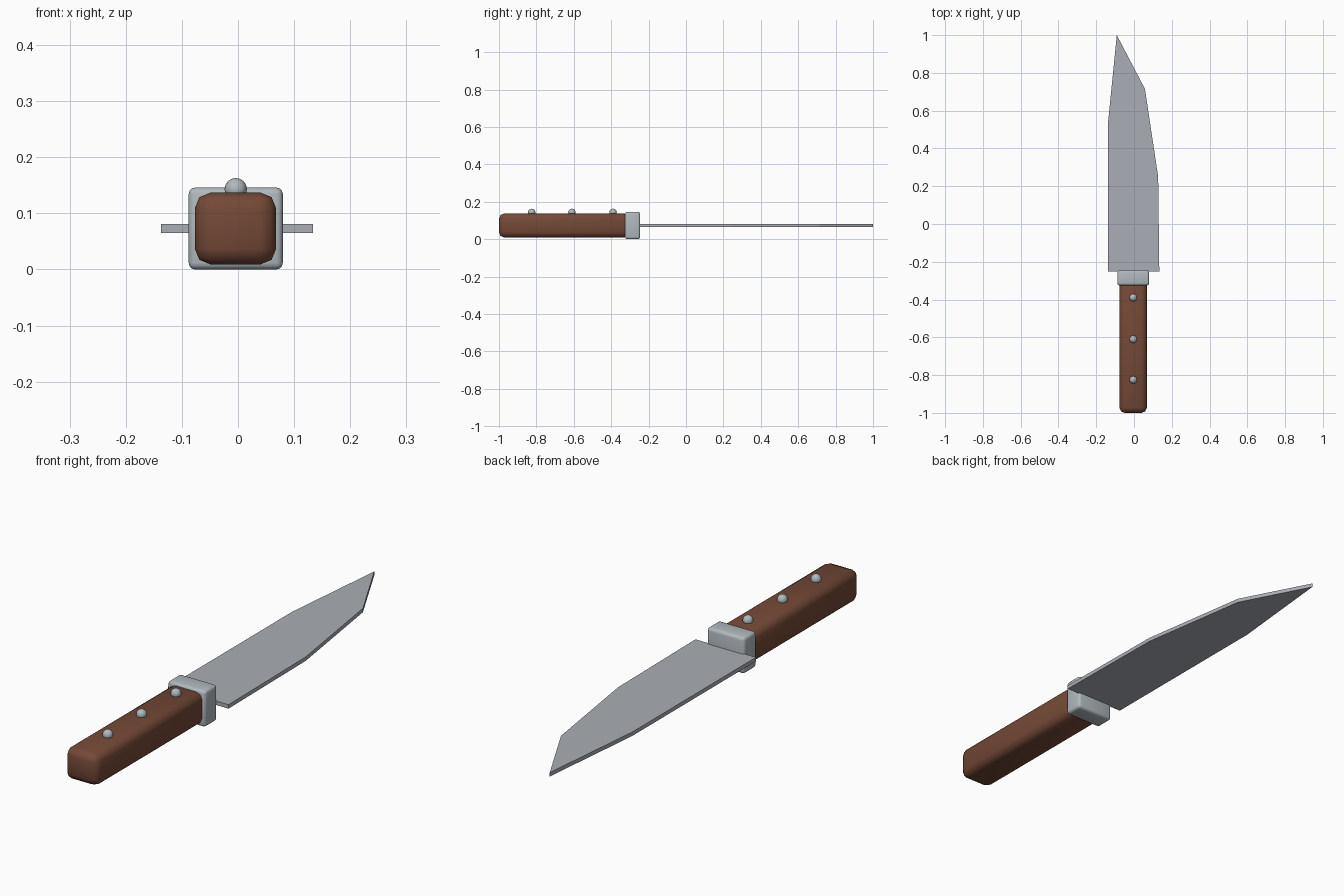
import bpy, bmesh, math
from mathutils import Matrix

if "Cube" in bpy.data.objects:
    bpy.data.objects.remove(bpy.data.objects["Cube"])


def material(name, rgb):
    m = bpy.data.materials.new(name)
    m.diffuse_color = (*rgb, 1)
    m.use_nodes = True
    m.node_tree.nodes["Principled BSDF"].inputs["Base Color"].default_value = m.diffuse_color
    return m


STEEL = material("blade steel", (0.40, 0.42, 0.46))
POLISHED = material("polished fittings", (0.44, 0.49, 0.52))
WOOD = material("brown wood", (0.175, 0.066, 0.038))


def finish(name, bm, mat, smooth=True):
    bmesh.ops.recalc_face_normals(bm, faces=bm.faces)
    mesh = bpy.data.meshes.new(name)
    bm.to_mesh(mesh)
    bm.free()
    mesh.materials.append(mat)
    for p in mesh.polygons:
        p.use_smooth = smooth
    ob = bpy.data.objects.new(name, mesh)
    bpy.context.collection.objects.link(ob)
    return ob


def rounded_box(name, lo, hi, bevel, segments, mat):
    size = [b - a for a, b in zip(lo, hi)]
    mid = [(a + b) / 2 for a, b in zip(lo, hi)]
    bm = bmesh.new()
    bmesh.ops.create_cube(bm, size=1, matrix=Matrix.Translation(mid) @ Matrix.Diagonal((*size, 1)))
    bmesh.ops.bevel(bm, geom=bm.edges[:], offset=bevel, segments=segments,
                    profile=0.5, affect='EDGES')
    ob = finish(name, bm, mat)
    bpy.context.view_layer.objects.active = ob
    ob.select_set(True)
    bpy.ops.object.shade_smooth_by_angle(angle=math.radians(50))
    ob.select_set(False)
    return ob


# Handle and guard
rounded_box("handle", (-0.077, -1.0, 0.009), (0.068, -0.30, 0.137), 0.028, 2, WOOD)
rounded_box("guard", (-0.088, -0.325, 0.0), (0.080, -0.245, 0.146), 0.012, 3, POLISHED)

# Blade: flat outline extruded upward
outline = [(-0.137, -0.252), (0.134, -0.252), (0.128, 0.25),
           (0.058, 0.715), (-0.091, 1.0), (-0.137, 0.54)]
bm = bmesh.new()
face = bm.faces.new([bm.verts.new((x, y, 0.065)) for x, y in outline])
top = bmesh.ops.extrude_face_region(bm, geom=[face])["geom"]
bmesh.ops.translate(bm, vec=(0, 0, 0.016),
                    verts=[v for v in top if isinstance(v, bmesh.types.BMVert)])
finish("blade", bm, STEEL, smooth=False)

# Rivets along the handle
for i, y in enumerate((-0.39, -0.61, -0.825)):
    bm = bmesh.new()
    bmesh.ops.create_uvsphere(bm, u_segments=16, v_segments=8, radius=0.02,
                              matrix=Matrix.Translation((-0.004, y, 0.143)))
    finish(f"rivet_{i + 1}", bm, POLISHED)
